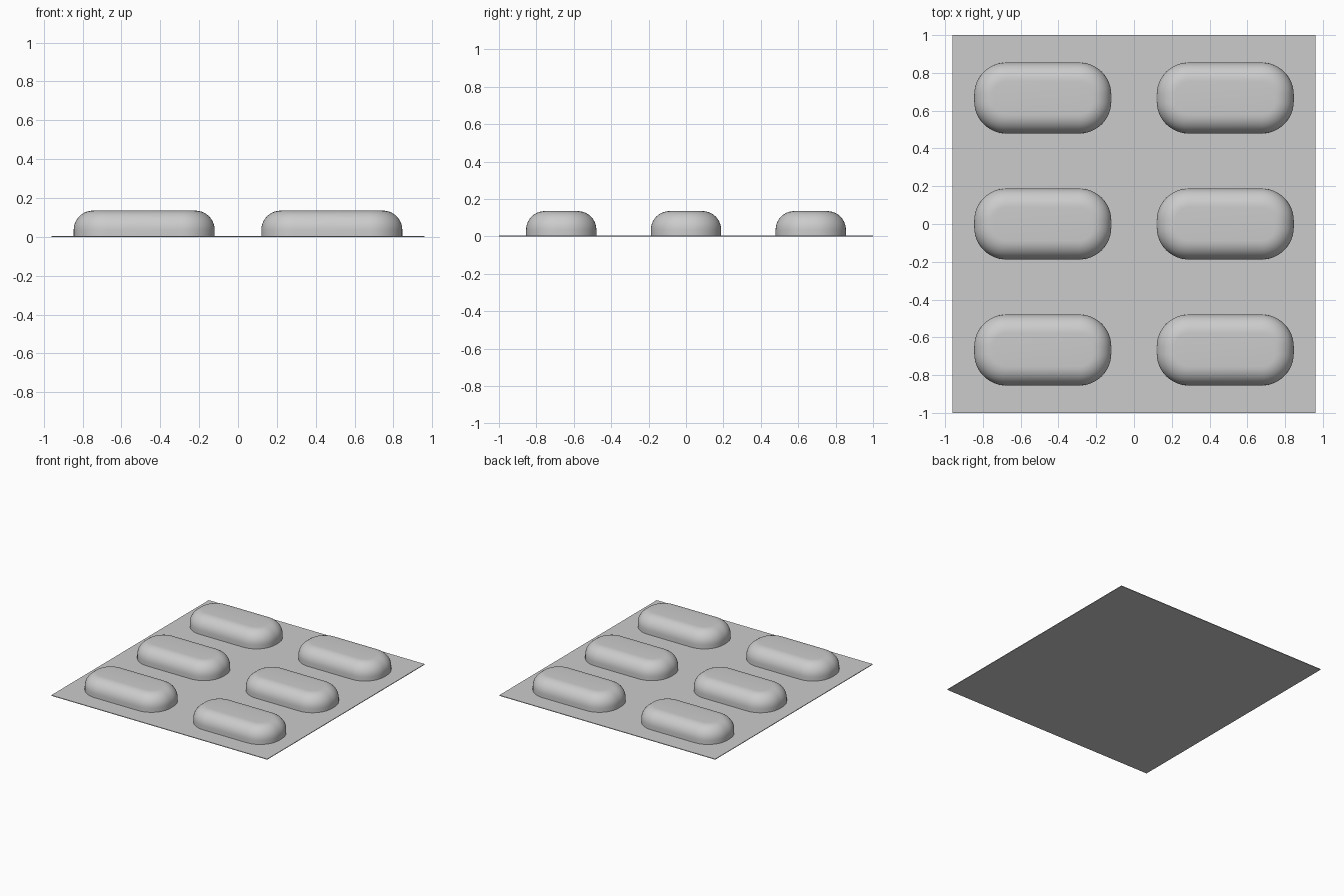
import bpy, bmesh, math

if "Cube" in bpy.data.objects:
    bpy.data.objects.remove(bpy.data.objects["Cube"])

SHEET_T = 0.005
HX, HY = 0.363, 0.188      # blister half sizes
CORNER = 0.17              # plan corner radius
FILLET = 0.1               # top edge rounding
TOP = 0.135


def finish(bm, name, smooth=False):
    me = bpy.data.meshes.new(name)
    bmesh.ops.recalc_face_normals(bm, faces=bm.faces)
    for f in bm.faces:
        f.smooth = smooth
    bm.to_mesh(me)
    bm.free()
    ob = bpy.data.objects.new(name, me)
    bpy.context.collection.objects.link(ob)
    return ob


def outline(inset, z, seg=12):
    """Rounded rectangle loop, shrunk by inset."""
    r = CORNER - inset
    pts = []
    for q, (sx, sy) in enumerate([(1, 1), (-1, 1), (-1, -1), (1, -1)]):
        for i in range(seg + 1):
            a = math.pi / 2 * (q + i / seg)
            pts.append((sx * (HX - CORNER) + r * math.cos(a),
                        sy * (HY - CORNER) + r * math.sin(a), z))
    return pts


# thin backing sheet
bm = bmesh.new()
bmesh.ops.create_cube(bm, size=1)
bmesh.ops.scale(bm, vec=(1.92, 2.0, SHEET_T), verts=bm.verts)
bmesh.ops.translate(bm, vec=(0, 0, SHEET_T / 2), verts=bm.verts)
finish(bm, "backing_sheet")

# blister: upright wall, then a quarter-round up to a flat top
profile = [(0, SHEET_T)]
for i in range(11):
    a = math.pi / 2 * i / 10
    profile.append((FILLET * (1 - math.cos(a)), TOP - FILLET + FILLET * math.sin(a)))
bm = bmesh.new()
loops = [[bm.verts.new(p) for p in outline(d, z)] for d, z in profile]
n = len(loops[0])
for lo, hi in zip(loops, loops[1:]):
    for i in range(n):
        j = (i + 1) % n
        bm.faces.new((lo[i], lo[j], hi[j], hi[i]))
bm.faces.new(loops[-1])
first = finish(bm, "blister", True)

# grid of two columns and three rows
spots = [(x, y) for y in (-0.667, 0, 0.667) for x in (-0.483, 0.483)]
for k, (x, y) in enumerate(spots):
    ob = first
    if k:
        ob = bpy.data.objects.new(f"blister_{k + 1}", first.data)
        bpy.context.collection.objects.link(ob)
    ob.location = (x, y, 0)
